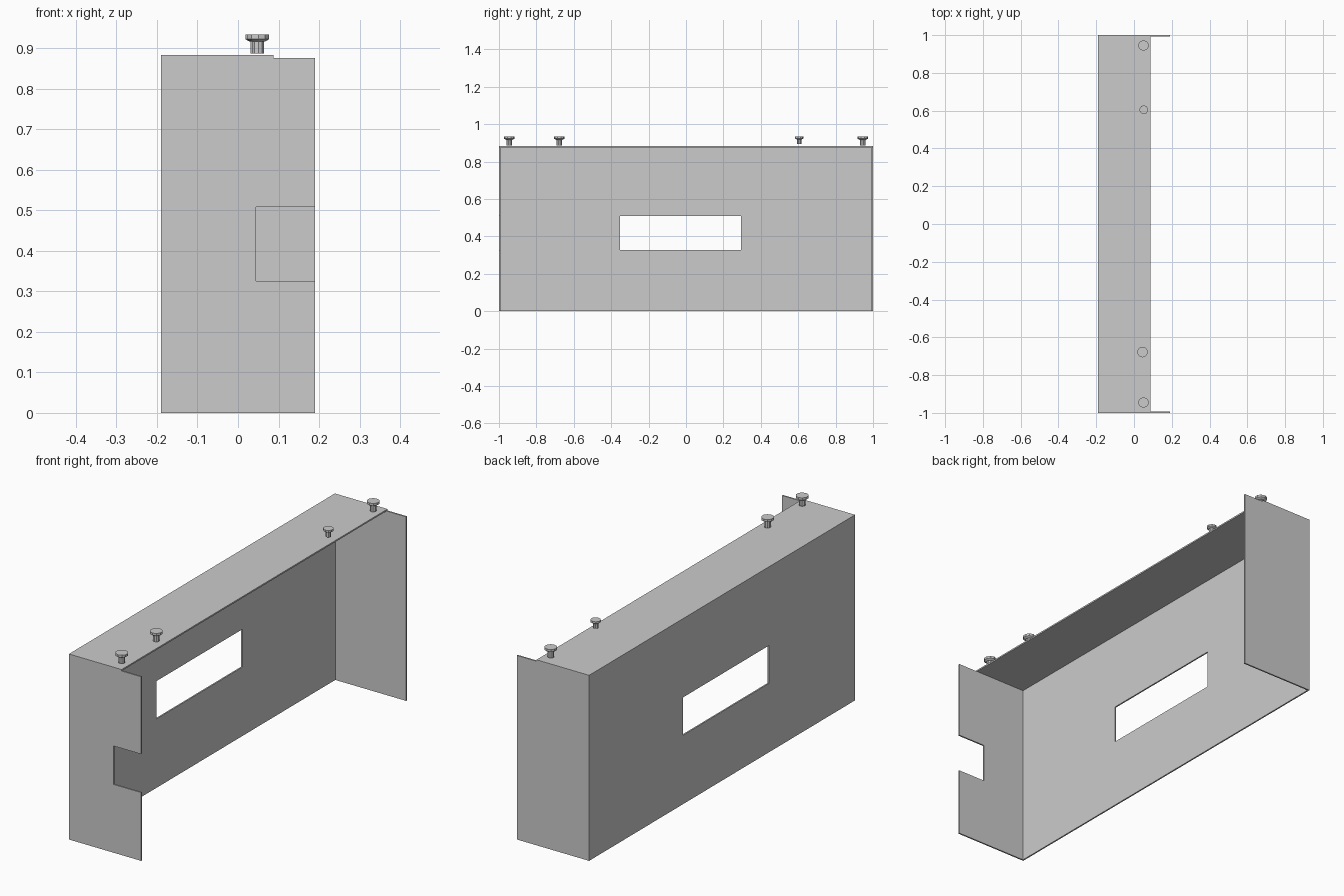
import bpy, bmesh
from math import pi, cos, sin

if "Cube" in bpy.data.objects:
    bpy.data.objects.remove(bpy.data.objects["Cube"])

T = 0.007            # sheet thickness
W, L = 0.19, 1.0     # half width, half length
H = 0.883            # overall sheet height


def finish(name, bm):
    bmesh.ops.recalc_face_normals(bm, faces=bm.faces)
    me = bpy.data.meshes.new(name)
    bm.to_mesh(me)
    bm.free()
    ob = bpy.data.objects.new(name, me)
    bpy.context.collection.objects.link(ob)
    return ob


def extrude(name, points, offset):
    """Extrude one flat outline of 3D points along an offset."""
    bm = bmesh.new()
    face = bm.faces.new([bm.verts.new(p) for p in points])
    new = bmesh.ops.extrude_face_region(bm, geom=[face])["geom"]
    bmesh.ops.translate(bm, vec=offset,
                        verts=[v for v in new if isinstance(v, bmesh.types.BMVert)])
    return finish(name, bm)


def yz_rect(x, y0, y1, z0, z1):
    return [(x, y0, z0), (x, y1, z0), (x, y1, z1), (x, y0, z1)]


def lathe(name, profile, location, sides=10):
    """Closed solid of revolution from (radius, z) pairs."""
    bm = bmesh.new()
    rings = [[bm.verts.new((r * cos(2 * pi * (i + .5) / sides),
                            r * sin(2 * pi * (i + .5) / sides), z))
              for i in range(sides)] for r, z in profile]
    for a, b in zip(rings, rings[1:]):
        for i in range(sides):
            j = (i + 1) % sides
            bm.faces.new((a[i], a[j], b[j], b[i]))
    bm.faces.new(rings[0])
    bm.faces.new(rings[-1])
    ob = finish(name, bm)
    ob.location = location
    return ob


# Back sheet with a rectangular window
back = extrude("back_panel", yz_rect(-W, -L + T, L - T, 0, H - T), (T, 0, 0))
cutter = extrude("window_cutter", yz_rect(-W - 0.05, -0.352, 0.295, 0.328, 0.508),
                 (0.1, 0, 0))
cutter.hide_render = True
cutter.hide_viewport = True
mod = back.modifiers.new("window", "BOOLEAN")
mod.operation = "DIFFERENCE"
mod.solver = "EXACT"
mod.object = cutter

# Top sheet, shorter than the sides
X = 0.087
extrude("top_panel", [(-W, -L, H - T), (X, -L, H - T), (X, L, H - T), (-W, L, H - T)],
        (0, 0, T))

# Side sheets: one notched, one plain
notch = [(W, 0.325), (0.045, 0.325), (0.045, 0.508), (W, 0.508)]
for name, y, dy, cut in (("notched_side", -L, T, notch), ("plain_side", L, -T, [])):
    outline = [(-W, 0), (W, 0)] + cut + [(W, H - T), (-W, H - T)]
    extrude(name, [(x, y, z) for x, z in outline], (0, dy, 0))

# Thumb screws: shank, flared underside, flat head
screw = [(0.015, 0.887), (0.015, 0.916), (0.020, 0.917), (0.028, 0.922), (0.028, 0.933)]
for i, (x, y, s) in enumerate(((0.050, 0.945, 1), (0.052, 0.605, 0.82),
                               (0.045, -0.678, 1), (0.050, -0.945, 1))):
    lathe(f"thumb_screw_{i + 1}",
          [(r * s, 0.931 + (z - 0.931) * s) for r, z in screw], (x, y, 0))
